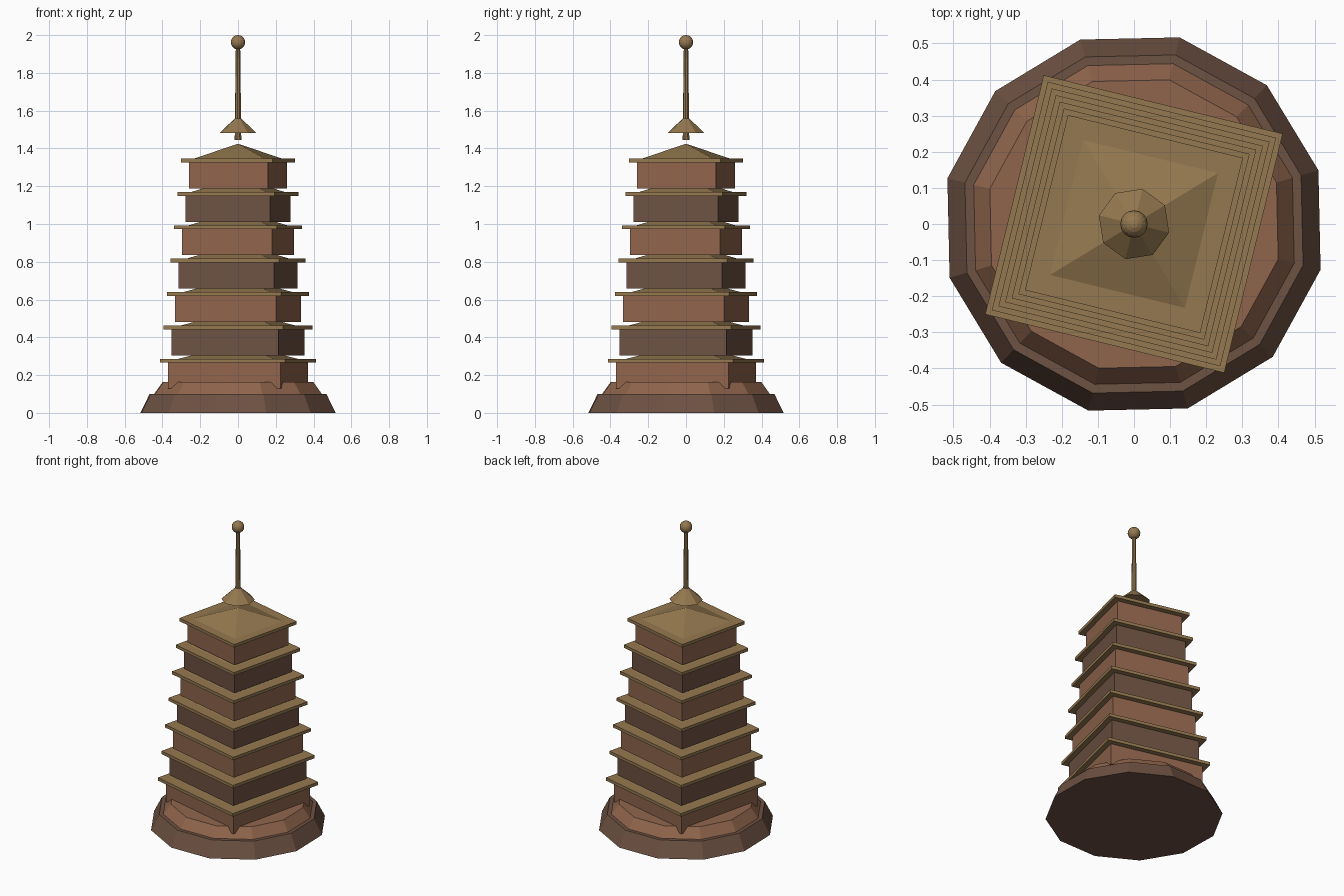
import bpy, bmesh, math

if "Cube" in bpy.data.objects:
    bpy.data.objects.remove(bpy.data.objects["Cube"])

TURN = math.radians(31.25)   # direction of the first corner


def material(name, rgb):
    m = bpy.data.materials.new(name)
    m.diffuse_color = (*rgb, 1)
    m.use_nodes = True
    m.node_tree.nodes["Principled BSDF"].inputs["Base Color"].default_value = m.diffuse_color
    return m


light = material("light_wood", (0.28, 0.13, 0.073))
dark = material("dark_wood", (0.155, 0.083, 0.055))
gold = material("gold", (0.30, 0.19, 0.08))


def finish(bm, name, mat):
    me = bpy.data.meshes.new(name)
    bm.to_mesh(me)
    bm.free()
    me.materials.append(mat)
    ob = bpy.data.objects.new(name, me)
    bpy.context.collection.objects.link(ob)
    return ob


def frustum(name, sides, r1, r2, z1, z2, mat, angle=TURN):
    """Prism, frustum or cone standing on z1, first corner at the given angle."""
    bm = bmesh.new()
    rings = []
    for r, z in ((r1, z1), (r2, z2)):
        n = sides if r > 0 else 1
        rings.append([bm.verts.new((r * math.cos(angle + math.tau * i / sides),
                                    r * math.sin(angle + math.tau * i / sides), z))
                      for i in range(n)])
    lo, hi = rings
    bm.faces.new(lo[::-1])
    for i in range(sides):
        j = (i + 1) % sides
        if len(hi) == 1:
            bm.faces.new((lo[i], lo[j], hi[0]))
        else:
            bm.faces.new((lo[i], lo[j], hi[j], hi[i]))
    if len(hi) > 1:
        bm.faces.new(hi)
    return finish(bm, name, mat)


# Stepped twelve-sided base
base_turn = TURN - math.radians(15)
frustum("base_lower", 12, 0.532, 0.482, 0, 0.1, dark, base_turn)
frustum("base_upper", 12, 0.457, 0.411, 0.1, 0.163, light, base_turn)

# Seven storeys: square room, eave slab and shallow pyramid roof
for i in range(7):
    z = 0.128 + 0.1767 * i
    room = 0.433 - 0.0215 * i
    eave = 0.482 - 0.0215 * i
    frustum(f"room_{i + 1}", 4, room, room, z, z + 0.142, dark if i % 2 else light)
    frustum(f"eave_{i + 1}", 4, eave, eave, z + 0.138, z + 0.158, gold)
    frustum(f"roof_{i + 1}", 4, eave * 0.78, 0, z + 0.157, z + 0.237, gold)

# Finial: tapered pole, cone skirt and ball
pole = frustum("finial_pole", 8, 0.018, 0.012, 1.445, 1.94, gold)
frustum("finial_cone", 8, 0.1, 0, 1.482, 1.575, gold)
bm = bmesh.new()
bmesh.ops.create_uvsphere(bm, u_segments=16, v_segments=10, radius=0.038)
bmesh.ops.translate(bm, verts=bm.verts, vec=(0, 0, 1.962))
finish(bm, "finial_ball", gold)
